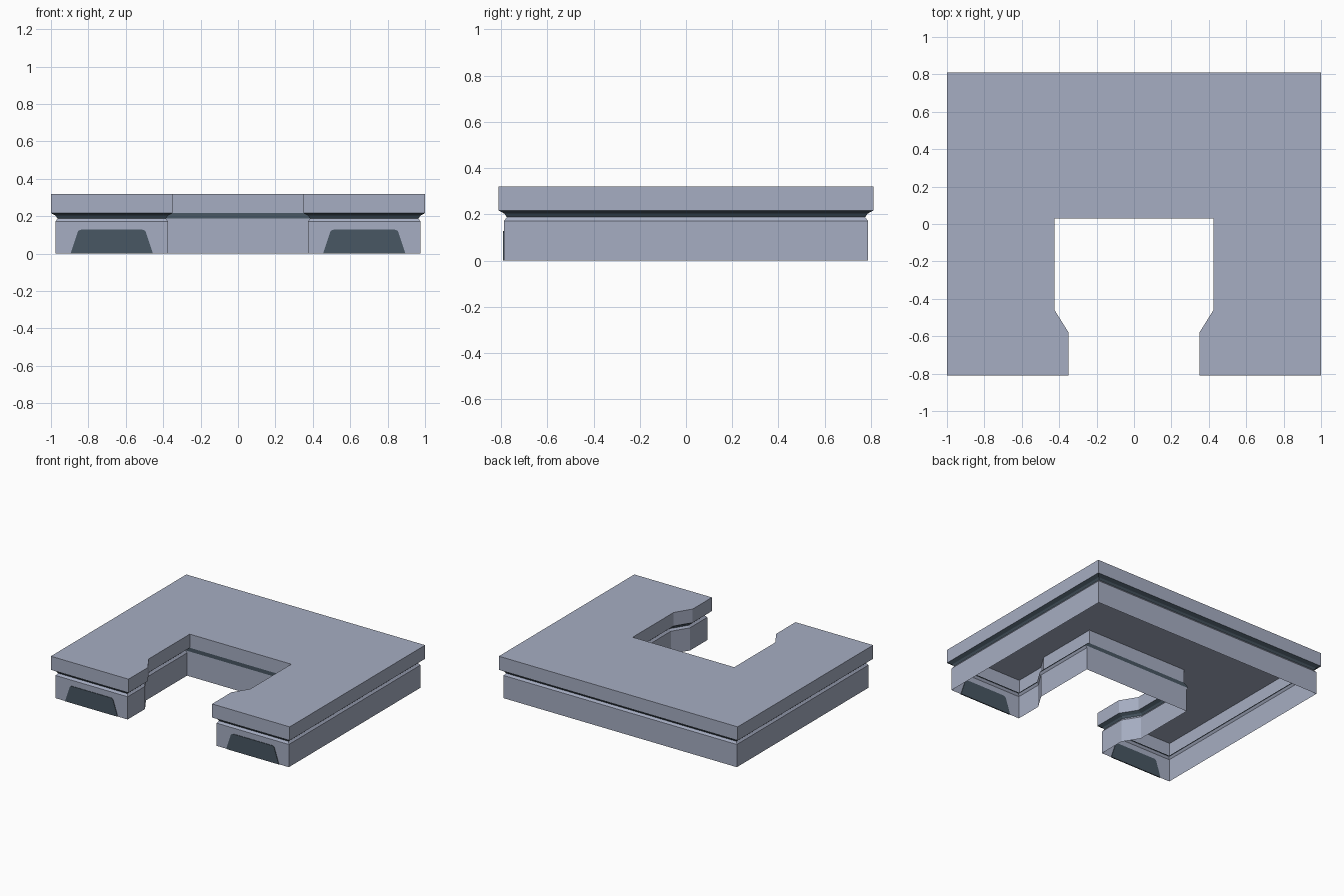
import bpy
import bmesh

if "Cube" in bpy.data.objects:
    bpy.data.objects.remove(bpy.data.objects["Cube"])


def material(name, rgb):
    m = bpy.data.materials.new(name)
    m.diffuse_color = (*rgb, 1)
    m.use_nodes = True
    m.node_tree.nodes["Principled BSDF"].inputs["Base Color"].default_value = m.diffuse_color
    return m


STONE = material("pale blue grey", (0.38, 0.42, 0.54))
DARK = material("dark slate", (0.065, 0.095, 0.125))


def u_outline(d):
    """U-shaped plan, counter-clockwise, with its walls drawn in by d."""
    right = [(0.35 + d, -0.81 + d), (1 - d, -0.81 + d), (1 - d, 0.81 - d)]
    left = [(-x, y) for x, y in reversed(right)]
    inner_left = [(-0.35 - d, -0.58), (-0.425 - d, -0.46), (-0.425 - d, 0.03)]
    inner_right = [(-x, y) for x, y in reversed(inner_left)]
    return right + left + inner_left + inner_right


def finish(name, bm, mat):
    me = bpy.data.meshes.new(name)
    bm.to_mesh(me)
    bm.free()
    me.materials.append(mat)
    ob = bpy.data.objects.new(name, me)
    bpy.context.collection.objects.link(ob)
    return ob


def shell(name, profile, mat, cap=False):
    """Open wall sheet following (inset, height) pairs listed top to bottom."""
    bm = bmesh.new()
    rings = [[bm.verts.new((x, y, z)) for x, y in u_outline(d)] for d, z in profile]
    n = len(rings[0])
    for up, low in zip(rings, rings[1:]):
        for i in range(n):
            j = (i + 1) % n
            bm.faces.new((low[i], low[j], up[j], up[i]))
    if cap:
        bm.faces.new(rings[0])
    return finish(name, bm, mat)


# Hollow body: flat top with its edge, dark undercut, bevelled base wall
shell("top_slab", [(0, 0.32), (0, 0.217)], STONE, cap=True)
shell("shadow_band", [(0, 0.217), (0.025, 0.203), (0.035, 0.188)], DARK)
shell("base_wall", [(0.035, 0.188), (0.028, 0.178), (0.023, 0.172), (0.023, 0)], STONE)

# Dark tapered panels on the front ends of both legs
HALF = [(0.22, 0), (0.183, 0.112), (0.178, 0.122), (0.165, 0.128)]
PANEL = HALF + [(-x, z) for x, z in reversed(HALF)]
for side, cx in (("left", -0.675), ("right", 0.675)):
    bm = bmesh.new()
    face = bm.faces.new([bm.verts.new((cx + x, -0.791, z)) for x, z in PANEL])
    ext = bmesh.ops.extrude_face_region(bm, geom=[face], use_keep_orig=True)
    moved = [v for v in ext["geom"] if isinstance(v, bmesh.types.BMVert)]
    bmesh.ops.translate(bm, verts=moved, vec=(0, 0.008, 0))
    bmesh.ops.recalc_face_normals(bm, faces=bm.faces)
    finish(side + "_front_panel", bm, DARK)
